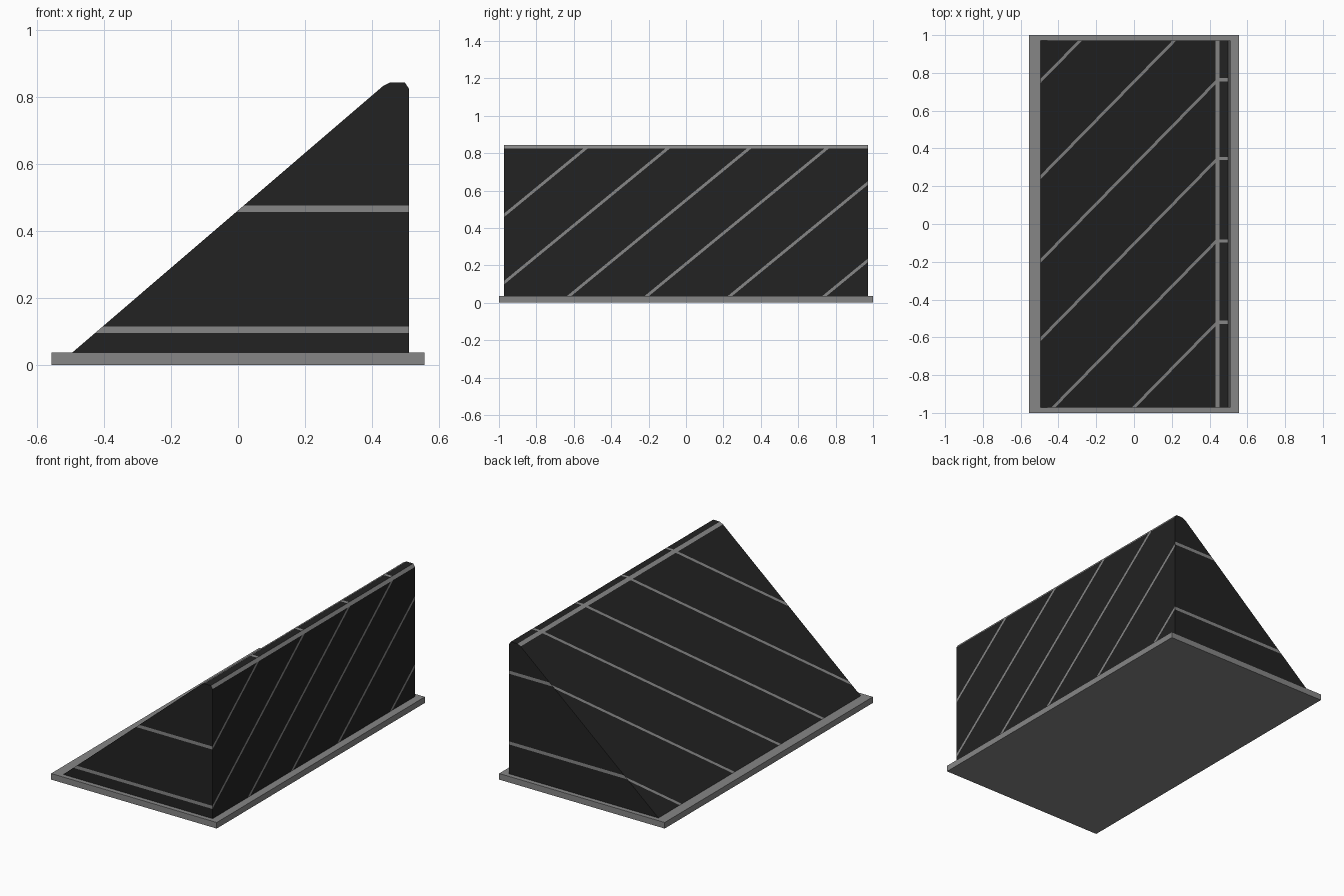
import bpy, bmesh
from mathutils import Vector

if "Cube" in bpy.data.objects:
    bpy.data.objects.remove(bpy.data.objects["Cube"])


def material(name, v):
    m = bpy.data.materials.new(name)
    m.diffuse_color = (v, v, v, 1)
    m.use_nodes = True
    m.node_tree.nodes["Principled BSDF"].inputs["Base Color"].default_value = m.diffuse_color
    return m


grey = material("grey", 0.24)
black = material("black", 0.016)


def finish(bm, name, mats):
    bmesh.ops.recalc_face_normals(bm, faces=bm.faces[:])
    me = bpy.data.meshes.new(name)
    bm.to_mesh(me)
    bm.free()
    for m in mats:
        me.materials.append(m)
    ob = bpy.data.objects.new(name, me)
    bpy.context.collection.objects.link(ob)
    return ob


# Flat base slab
bm = bmesh.new()
bmesh.ops.create_cube(bm, size=1)
bmesh.ops.scale(bm, vec=(1.114, 2, 0.037), verts=bm.verts[:])
bmesh.ops.translate(bm, vec=(0, 0, 0.0185), verts=bm.verts[:])
finish(bm, "base_slab", [grey])

# Wedge body: side profile swept along y
profile = [(-0.495, 0.037), (0.51, 0.037), (0.51, 0.825), (0.498, 0.843),
           (0.453, 0.843), (0.432, 0.832)]
bm = bmesh.new()
end = bm.faces.new([bm.verts.new((x, -0.972, z)) for x, z in profile])
ext = bmesh.ops.extrude_face_region(bm, geom=[end], use_keep_orig=True)
bmesh.ops.translate(bm, vec=(0, 1.944, 0),
                    verts=[g for g in ext["geom"] if isinstance(g, bmesh.types.BMVert)])
bmesh.ops.recalc_face_normals(bm, faces=bm.faces[:])
bm.normal_update()

# Chamfers along the ridge are grey; label the sides so stripes stay on one side
side = bm.faces.layers.int.new("side")
for f in bm.faces:
    n = f.normal
    if n.y < -0.9:
        f[side] = 1        # front
    elif n.y > 0.9:
        f[side] = 2        # back
    elif n.x > 0.95:
        f[side] = 3        # upright
    elif n.z > 0.95:
        f[side] = 4        # ridge top
    elif n.x < 0 and f.calc_area() > 1:
        f[side] = 5        # slope
    f.material_index = 0 if f[side] == 0 and n.z > 0 else 1


def stripe(label, co, normal, width):
    """Cut a flush grey band into one side of the wedge."""
    co, normal = Vector(co), Vector(normal).normalized()
    for s in (-0.5, 0.5):
        faces = [f for f in bm.faces if f[side] == label]
        geom = set(faces)
        for f in faces:
            geom.update(f.edges)
            geom.update(f.verts)
        bmesh.ops.bisect_plane(bm, geom=list(geom), dist=1e-6,
                               plane_co=co + normal * width * s, plane_no=normal)
    for f in bm.faces:
        if f[side] == label and abs((f.calc_center_median() - co).dot(normal)) < width / 2:
            f.material_index = 0


# Level stripes on the ends
for label, heights in ((1, (0.105, 0.466)), (2, (0.225, 0.655))):
    for z in heights:
        stripe(label, (0, 0, z), (0, 0, 1), 0.019)
# Diagonal stripes on the upright side
for y in (-1.494, -1.055, -0.62, -0.205, 0.24, 0.745):
    stripe(3, (0.51, y, 0.04), (0, -0.82, 1), 0.015)
# Short stripes over the ridge
for y in (-0.52, -0.09, 0.347, 0.763):
    stripe(4, (0, y, 0), (0, 1, 0), 0.018)
# Diagonal stripes down the slope
for y in (-1.48, -1.045, -0.615, -0.2, 0.243, 0.752):
    stripe(5, (-0.5, y, 0), (-1.02, 1, 0), 0.015)

finish(bm, "striped_wedge", [grey, black])
